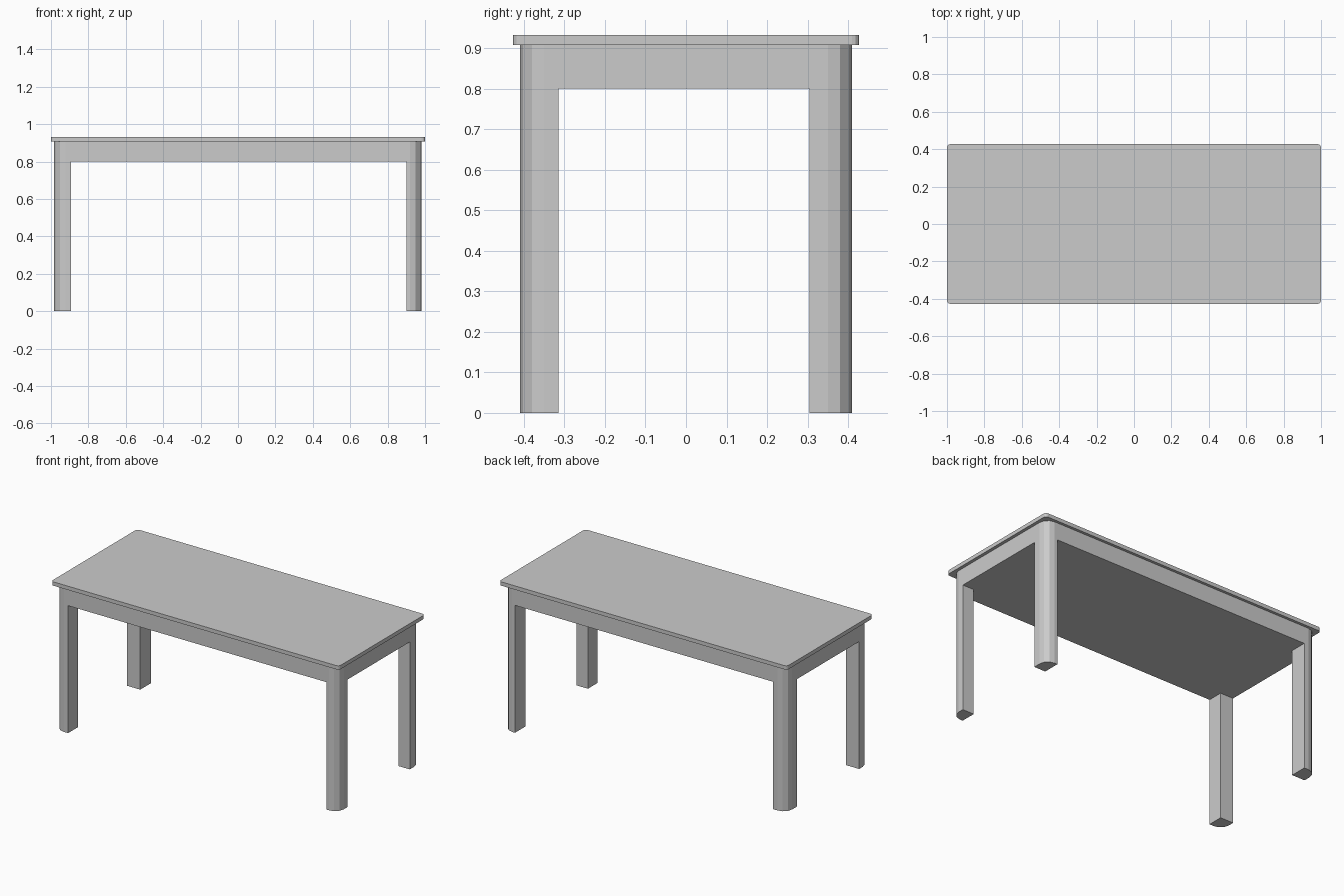
import bpy, bmesh, math

if "Cube" in bpy.data.objects:
    bpy.data.objects.remove(bpy.data.objects["Cube"])

grey = bpy.data.materials.new("plain grey")
grey.diffuse_color = (0.6, 0.6, 0.6, 1)
grey.use_nodes = True
grey.node_tree.nodes["Principled BSDF"].inputs["Base Color"].default_value = grey.diffuse_color


def prism(name, outline, z0, z1):
    """Extrude a flat counter-clockwise outline from z0 to z1."""
    bm = bmesh.new()
    face = bm.faces.new([bm.verts.new((x, y, z0)) for x, y in outline])
    new = bmesh.ops.extrude_face_region(bm, geom=[face])["geom"]
    for v in new:
        if isinstance(v, bmesh.types.BMVert):
            v.co.z = z1
    bmesh.ops.recalc_face_normals(bm, faces=bm.faces)
    mesh = bpy.data.meshes.new(name)
    bm.to_mesh(mesh)
    bm.free()
    mesh.materials.append(grey)
    ob = bpy.data.objects.new(name, mesh)
    bpy.context.collection.objects.link(ob)
    return ob


def rounded_rect(x0, x1, y0, y1, r, seg=3):
    pts = []
    corners = [(x1 - r, y1 - r), (x0 + r, y1 - r), (x0 + r, y0 + r), (x1 - r, y0 + r)]
    for q, (cx, cy) in enumerate(corners):
        for i in range(seg + 1):
            a = math.pi / 2 * (q + i / seg)
            pts.append((cx + r * math.cos(a), cy + r * math.sin(a)))
    return pts


# Thin overhanging top
prism("table_top", rounded_rect(-1, 1, -0.427, 0.427, 0.018), 0.908, 0.932)

# Legs and apron: one rounded block with a cross-shaped opening below
base = prism("legs_and_apron", rounded_rect(-0.983, 0.98, -0.41, 0.41, 0.06), 0, 0.908)
l, r, f, b, far = -0.893, 0.901, -0.314, 0.305, 1.5
cross = [(r, b), (r, far), (l, far), (l, b), (-far, b), (-far, f),
         (l, f), (l, -far), (r, -far), (r, f), (far, f), (far, b)]
cutter = prism("opening_cutter", cross, -0.2, 0.80)
cutter.hide_render = True
cutter.hide_set(True)

mod = base.modifiers.new("opening", 'BOOLEAN')
mod.operation = 'DIFFERENCE'
mod.solver = 'EXACT'
mod.object = cutter
bpy.context.view_layer.objects.active = base
bpy.ops.object.modifier_apply(modifier=mod.name)
bpy.data.objects.remove(cutter)
